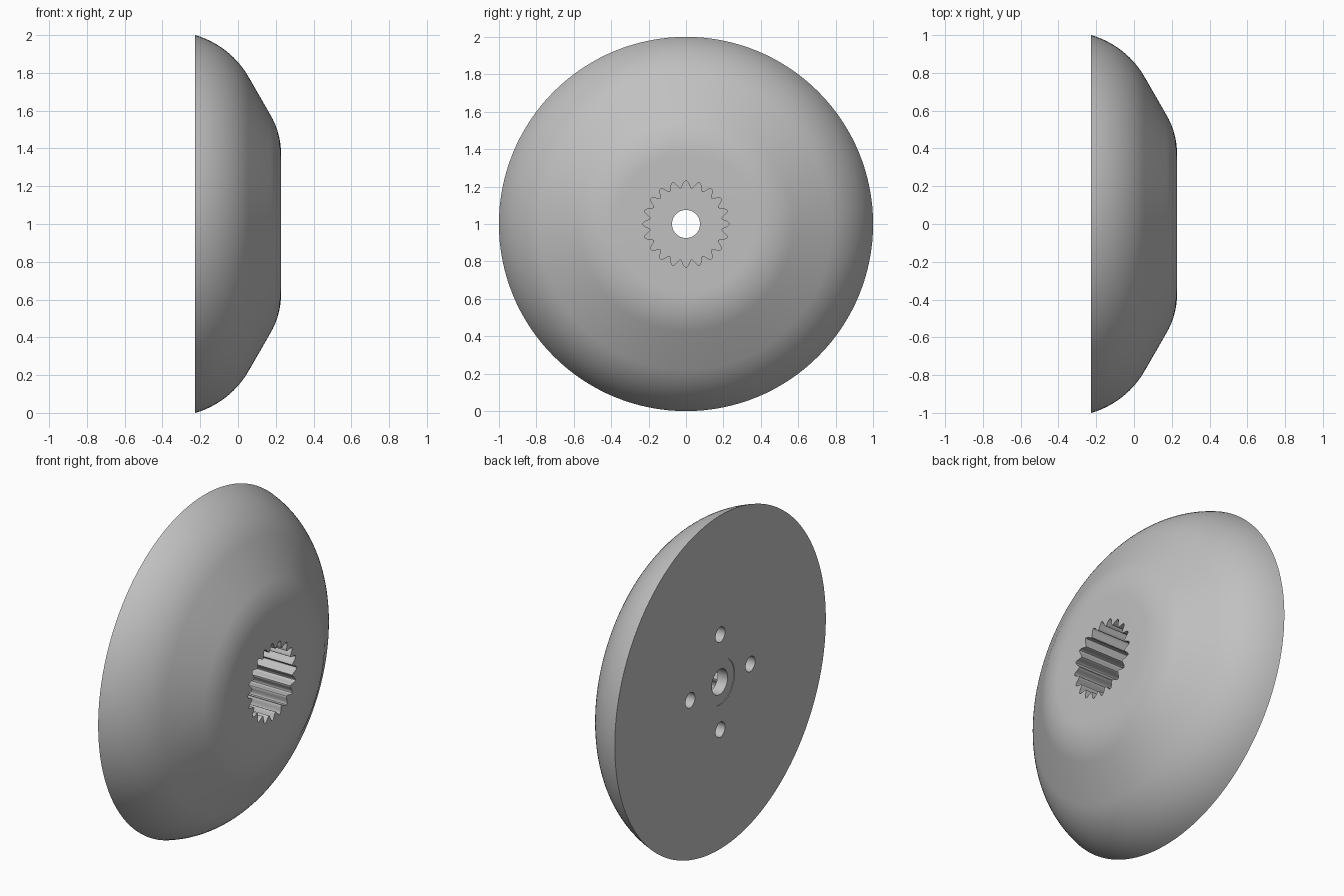
import bpy, bmesh
from math import sin, cos, pi, radians
from mathutils import Matrix, Vector

if "Cube" in bpy.data.objects:
    bpy.data.objects.remove(bpy.data.objects["Cube"], do_unlink=True)

BACK, FRONT = -0.228, 0.228
AXIS_Z = 1.0

grey = bpy.data.materials.new("plain grey")
grey.use_nodes = True
grey.diffuse_color = (0.53, 0.53, 0.53, 1)
grey.node_tree.nodes["Principled BSDF"].inputs["Base Color"].default_value = grey.diffuse_color


def to_object(name, bm):
    bmesh.ops.recalc_face_normals(bm, faces=bm.faces)
    mesh = bpy.data.meshes.new(name)
    bm.to_mesh(mesh)
    bm.free()
    mesh.materials.append(grey)
    obj = bpy.data.objects.new(name, mesh)
    obj.location.z = AXIS_Z
    bpy.context.collection.objects.link(obj)
    return obj


def prism(name, outline, x0, x1):
    """Extrude a closed (y, z) outline along x."""
    bm = bmesh.new()
    face = bm.faces.new([bm.verts.new((x0, y, z)) for y, z in outline])
    side = bmesh.ops.extrude_face_region(bm, geom=[face])
    verts = [g for g in side["geom"] if isinstance(g, bmesh.types.BMVert)]
    bmesh.ops.translate(bm, verts=verts, vec=(x1 - x0, 0, 0))
    return to_object(name, bm)


def circle(radius, count, cy=0, cz=0):
    return [(cy + radius * cos(2 * pi * i / count),
             cz + radius * sin(2 * pi * i / count)) for i in range(count)]


def arc(cx, cr, radius, start, end, steps):
    angles = [radians(start + (end - start) * i / steps) for i in range(steps + 1)]
    return [(cx + radius * cos(a), cr + radius * sin(a)) for a in angles]


# Domed disc: rounded rim, straight cone, rounded shoulder, flat nose
profile = [(BACK, 0)]
profile += arc(BACK - 0.132, 0.539, 0.48, 74, 30, 14)
profile += arc(FRONT - 0.41, 0.37, 0.41, 30, 0, 10)
profile += [(FRONT, 0)]
bm = bmesh.new()
verts = [bm.verts.new((x, 0, r)) for x, r in profile]
edges = [bm.edges.new(pair) for pair in zip(verts, verts[1:])]
bmesh.ops.spin(bm, geom=verts + edges, cent=(0, 0, 0), axis=(1, 0, 0),
               angle=2 * pi, steps=128, use_duplicate=False)
bmesh.ops.remove_doubles(bm, verts=bm.verts, dist=0.0001)
# Merge the flat caps into single faces
bmesh.ops.dissolve_limit(bm, angle_limit=radians(0.1), verts=bm.verts,
                         edges=[e for e in bm.edges if all(
                             Vector((v.co.y, v.co.z)).length < 0.99 and
                             abs(v.co.x) > FRONT - 0.0001 for v in e.verts)
                             or any(Vector((v.co.y, v.co.z)).length < 0.001 for v in e.verts)])
disc = to_object("domed_disc", bm)

# Splined socket in the nose
TEETH, PER_TOOTH = 20, 12
socket = []
for i in range(TEETH * PER_TOOTH):
    a = 2 * pi * i / (TEETH * PER_TOOTH)
    r = 0.212 + 0.02 * cos(TEETH * a)
    socket.append((r * cos(a), r * sin(a)))
cutters = [prism("socket_cutter", socket, BACK + 0.07, FRONT + 0.1)]

# Centre bore, shallow recess and four blind holes in the back
cutters.append(prism("recess_cutter", circle(0.135, 64), BACK - 0.1, BACK + 0.004))
cutters.append(prism("bore_cutter", circle(0.075, 48), BACK - 0.2, FRONT + 0.2))
for i in range(4):
    a = i * pi / 2
    cutters.append(prism("bolt_hole_cutter",
                         circle(0.045, 32, 0.285 * cos(a), 0.285 * sin(a)),
                         BACK - 0.1, BACK + 0.2))

bpy.ops.object.select_all(action='DESELECT')
bpy.context.view_layer.objects.active = disc
disc.select_set(True)
for cutter in cutters:
    mod = disc.modifiers.new("cut", 'BOOLEAN')
    mod.operation = 'DIFFERENCE'
    mod.solver = 'EXACT'
    mod.object = cutter
    bpy.ops.object.modifier_apply(modifier=mod.name)
    bpy.data.objects.remove(cutter, do_unlink=True)

bpy.ops.object.shade_smooth_by_angle(angle=radians(32))
